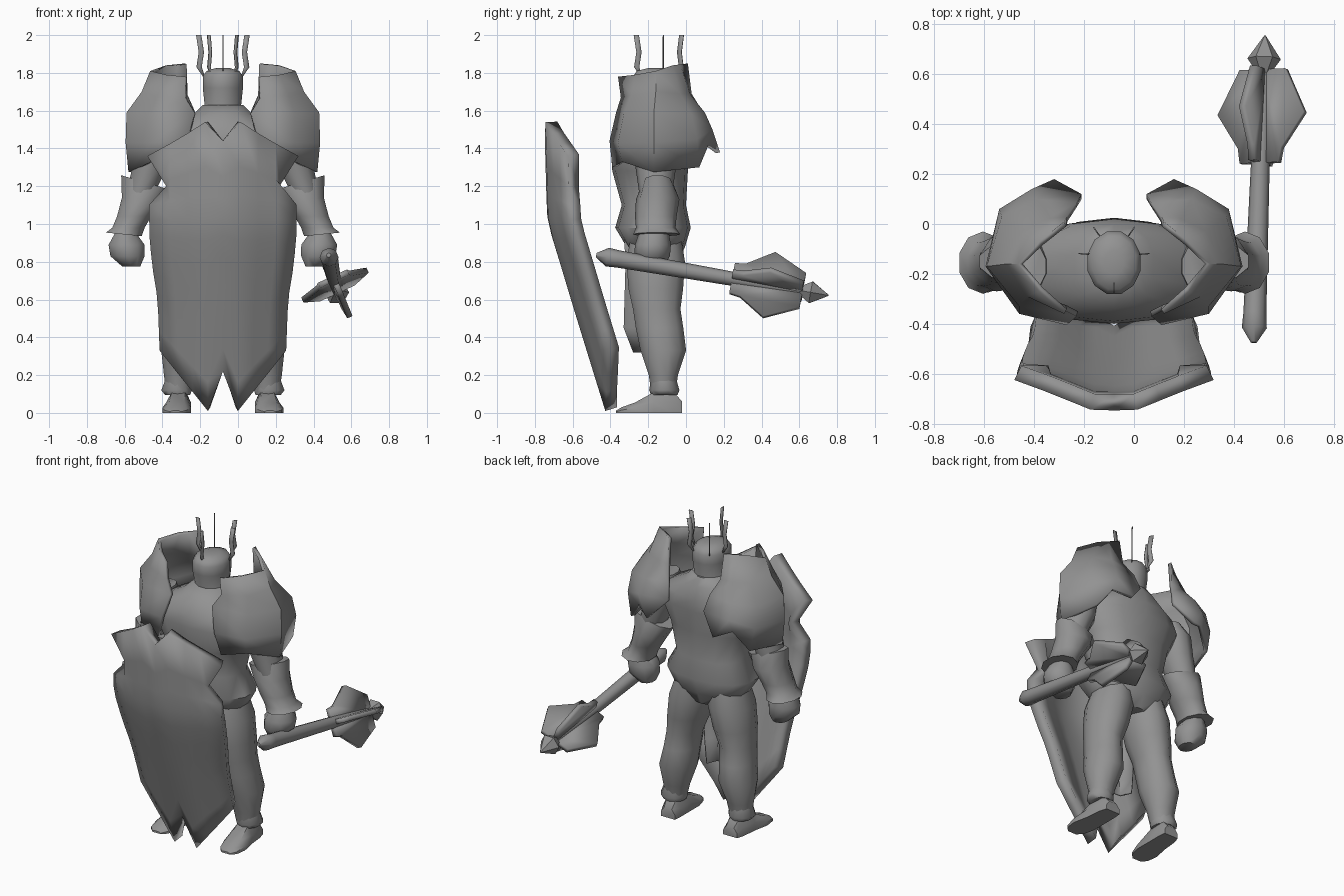
import bpy, bmesh, math
from mathutils import Vector

if "Cube" in bpy.data.objects:
    bpy.data.objects.remove(bpy.data.objects["Cube"])

CX = -0.08          # the figure's own centre line
grey = bpy.data.materials.new("iron grey")
grey.diffuse_color = (0.29, 0.29, 0.29, 1)
grey.use_nodes = True
grey.node_tree.nodes["Principled BSDF"].inputs["Base Color"].default_value = grey.diffuse_color


def finish(name, verts, faces, angle=50, solid=0.0, offset=-1):
    me = bpy.data.meshes.new(name)
    me.from_pydata([tuple(v) for v in verts], [], faces)
    bm = bmesh.new()
    bm.from_mesh(me)
    bmesh.ops.recalc_face_normals(bm, faces=bm.faces)
    bm.to_mesh(me)
    bm.free()
    me.materials.append(grey)
    ob = bpy.data.objects.new(name, me)
    bpy.context.collection.objects.link(ob)
    if solid:
        m = ob.modifiers.new("thickness", 'SOLIDIFY')
        m.thickness, m.offset = solid, offset
    bpy.ops.object.select_all(action='DESELECT')
    bpy.context.view_layer.objects.active = ob
    ob.select_set(True)
    bpy.ops.object.shade_smooth_by_angle(angle=math.radians(angle))
    return ob


def grid_faces(rows, cols, wrap=False):
    return [(r * cols + c, r * cols + (c + 1) % cols,
             (r + 1) * cols + (c + 1) % cols, (r + 1) * cols + c)
            for r in range(rows - 1) for c in range(cols if wrap else cols - 1)]


def loft(name, rings, n=12, s=1, power=1.0, angle=55):
    """Skin level rings (x, y, z, rx, ry[, tilt]); tilt lifts the outer side."""
    verts = []
    for x, y, z, rx, ry, *tilt in rings:
        for i in range(n):
            a = 2 * math.pi * (i + 0.5) / n
            c, d = math.cos(a), math.sin(a)
            c = math.copysign(abs(c) ** power, c)
            d = math.copysign(abs(d) ** power, d)
            verts.append((CX + s * (x + rx * c), y + ry * d,
                          z + (tilt[0] * c if tilt else 0)))
    faces = grid_faces(len(rings), n, True)
    faces += [tuple(range(n)), tuple(range(len(verts) - n, len(verts)))]
    return finish(name, verts, faces, angle)


def interp(table, t):
    for (a, u), (b, v) in zip(table, table[1:]):
        if t <= b:
            return u + (v - u) * max(0, t - a) / (b - a)
    return table[-1][1]


# Torso with flared armour hem
loft("torso", [(0, -.16, .80, .10, .12), (0, -.16, .88, .24, .155),
               (0, -.175, .98, .30, .20), (0, -.17, 1.10, .23, .17),
               (0, -.19, 1.28, .28, .20), (0, -.19, 1.42, .36, .21),
               (0, -.185, 1.50, .31, .205), (0, -.17, 1.58, .16, .17),
               (0, -.15, 1.63, .11, .12)], n=14, power=.85)

# Head
loft("head", [(0, -.15, 1.55, .14, .12), (0, -.15, 1.63, .10, .11),
              (0, -.155, 1.72, .11, .13), (0, -.155, 1.78, .11, .13),
              (0, -.155, 1.81, .09, .11), (0, -.155, 1.825, .04, .05)])

# Crown: thin bent spikes standing edge-on around the head
for x, y in [(0, -.255), (.12, -.12), (-.12, -.12), (.07, -.03), (-.07, -.03)]:
    out = Vector((x, y + .13, 0)).normalized()
    verts = []
    for d, z, w in [(-.02, 1.78, .005), (.006, 1.83, .014), (-.006, 1.91, .014), (.008, 2.0, .014)]:
        p = Vector((CX + x, y, z))
        verts += [p + out * (d - w), p + out * (d + w)]
    finish("crown_spike", verts, grid_faces(4, 2), 30, .005, 0)

# Shield: forked plate with notched, swept-back sides and a fold above the fork
cols = [-1, -.72, -.48, -.24, 0, .24, .48, .72, 1]
top = {0: 1.44, .24: 1.54, .48: 1.48, .72: 1.425, 1: 1.36}
bottom = {0: .22, .24: .01, .48: .11, .72: .21, 1: .33}
wide = [(0, .33), (.33, .335), (.6, .345), (.78, .375), (.95, .39), (1.54, .39)]
notch = [(1.11, 0), (1.2, -.09), (1.36, .01)]
front_y = [(0, -.43), (.55, -.60), (1.0, -.735), (1.54, -.75)]
steps = [0, .155, .25, .33, .41, .5, .6, .7, .8, .9, 1]
verts = []
for t in steps:
    for u in cols:
        z = top[abs(u)] + (bottom[abs(u)] - top[abs(u)]) * t
        w = interp(wide, z) + (interp(notch, z) if abs(u) == 1 else 0)
        fold = .035 * max(0, 1 - abs(u) / .24) * max(0, 1 - z / 1.1)
        verts.append((CX + u * w, interp(front_y, z) + .15 * max(0, abs(u) - .2) + fold, z))
finish("shield", verts, grid_faces(len(steps), len(cols)), 45, .065)

# Hanging cloth between the thighs
verts = []
for y, z, w in [(-.33, .95, .15), (-.32, .8, .14), (-.33, .45, .13), (-.28, .32, .08)]:
    verts += [(CX - w, y + .07, z), (CX - w * .6, y, z), (CX + w * .6, y, z), (CX + w, y + .07, z)]
finish("front_cloth", verts, grid_faces(4, 4), 40, .012)

# Paired parts
for s, side in ((-1, "left"), (1, "right")):
    # Pauldron: curved shell with an upright collar, open towards the neck
    shell = [
        [(.20, -.36, 1.78), (.30, -.27, 1.79), (.385, -.16, 1.81), (.30, -.07, 1.84), (.25, -.03, 1.845), (.20, .01, 1.85)],
        [(.20, -.345, 1.67), (.35, -.29, 1.68), (.43, -.16, 1.70), (.37, -.03, 1.69), (.27, .02, 1.69), (.19, .03, 1.69)],
        [(.15, -.37, 1.59), (.38, -.33, 1.58), (.51, -.17, 1.59), (.45, .03, 1.58), (.31, .10, 1.59), (.15, .085, 1.60)],
        [(.19, -.405, 1.44), (.38, -.36, 1.43), (.515, -.17, 1.43), (.46, .06, 1.45), (.33, .14, 1.50), (.13, .12, 1.50)],
        [(.23, -.39, 1.30), (.38, -.34, 1.33), (.50, -.17, 1.275), (.43, .07, 1.30), (.34, .12, 1.42), (.24, .18, 1.38)],
    ]
    finish(side + "_pauldron", [(CX + s * x, y, z) for row in shell for x, y, z in row],
           grid_faces(5, 6), 45, .022, -1)
    # Shoulder and upper arm
    loft(side + "_upper_arm", [(.33, -.17, 1.53, .06, .09), (.36, -.17, 1.46, .105, .12),
                               (.38, -.16, 1.32, .10, .11), (.43, -.16, 1.18, .08, .09),
                               (.45, -.16, 1.08, .07, .08)], n=10, s=s)
    # Vambrace with flared elbow and cuff
    loft(side + "_forearm_guard", [(.41, -.15, 1.22, .135, .08, .04), (.43, -.15, 1.13, .11, .115, .01),
                                   (.47, -.16, 1.04, .095, .11), (.50, -.16, .98, .09, .105),
                                   (.525, -.155, .945, .10, .125, .01)], n=10, s=s)
    # Fist
    loft(side + "_hand", [(.515, -.17, .95, .06, .08), (.51, -.175, .89, .10, .095),
                          (.505, -.18, .83, .095, .095), (.485, -.18, .775, .05, .06)], n=10, s=s)
    # Leg
    loft(side + "_leg", [(.12, -.16, .92, .11, .14), (.14, -.16, .80, .135, .16),
                         (.165, -.16, .66, .125, .15), (.19, -.155, .55, .105, .13),
                         (.20, -.14, .45, .105, .13), (.215, -.12, .33, .115, .125),
                         (.23, -.12, .20, .085, .08), (.235, -.12, .10, .065, .065)], s=s)
    # Boot cuff
    loft(side + "_boot_cuff", [(.235, -.12, .21, .06, .06), (.245, -.115, .12, .085, .08),
                               (.24, -.115, .095, .07, .07)], n=10, s=s)
    # Boot: slices from heel to toe
    verts = []
    for x, y, w, h in [(.225, -.02, .05, .06), (.23, -.07, .06, .115), (.235, -.17, .065, .11),
                       (.245, -.27, .075, .055), (.25, -.34, .06, .03), (.25, -.37, .03, .012)]:
        for px, pz in [(-1, 0), (1, 0), (1, .5), (.55, 1), (-.55, 1), (-1, .5)]:
            verts.append((CX + s * (x + px * w), y, pz * h))
    finish(side + "_boot", verts, grid_faces(6, 6, True) + [tuple(range(6)), tuple(range(30, 36))], 45)

# Mace: shaft and spear point swept along its axis
A, B = Vector((.48, -.475, .835)), Vector((.525, .755, .622))
axis = (B - A).normalized()
side_dir = axis.cross(Vector((0, 0, 1))).normalized()
up_dir = side_dir.cross(axis)
length = (B - A).length


def spoke(d, r, a):
    return A + axis * d + (side_dir * math.cos(a) + up_dir * math.sin(a)) * r


def turned(name, profile, n=8):
    verts = [spoke(d, r, 2 * math.pi * i / n) for d, r in profile for i in range(n)]
    finish(name, verts, grid_faces(len(profile), n, True)
           + [tuple(range(n)), tuple(range(len(verts) - n, len(verts)))], 50)


turned("mace_shaft", [(0, .012), (.06, .05), (.12, .046), (.7, .038), (1.12, .026)])
turned("mace_point", [(length - .16, .022), (length - .095, .067), (length, .003)], 6)

# Mace flanges
for k in range(4):
    a = math.radians(25 + 90 * k)
    outline = [(.73, .0), (.73, .085), (.79, .095), (.93, .19), (1.11, .10), (1.11, .0)]
    finish("mace_flange", [spoke(d, r, a) for d, r in outline], [(0, 1, 2, 3, 4, 5)], 30, .03, 0)
